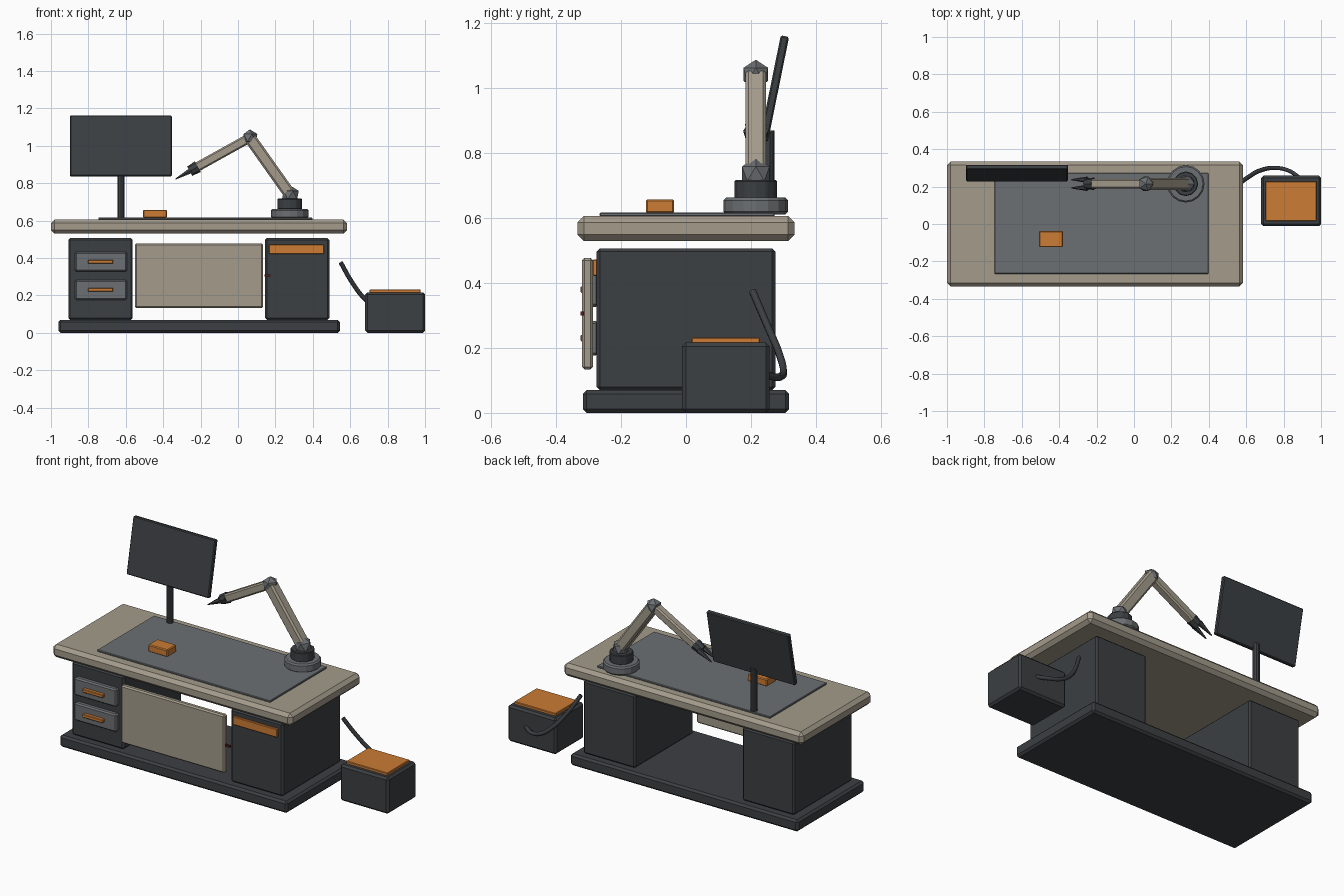
import bpy, bmesh
from mathutils import Vector, Matrix

if "Cube" in bpy.data.objects:
    bpy.data.objects.remove(bpy.data.objects["Cube"])


def material(name, rgb):
    m = bpy.data.materials.new(name)
    m.diffuse_color = (*rgb, 1)
    m.use_nodes = True
    m.node_tree.nodes["Principled BSDF"].inputs["Base Color"].default_value = m.diffuse_color
    return m


BEIGE = material("beige", (0.37, 0.33, 0.26))
DARK = material("dark", (0.045, 0.05, 0.055))
MID = material("mid_grey", (0.15, 0.16, 0.17))
ORANGE = material("orange", (0.6, 0.2, 0.035))
SCREEN = material("screen_brown", (0.03, 0.02, 0.005))
RED = material("dark_red", (0.1, 0.01, 0.01))


def finish(name, bm, mat, bevel=0.0):
    me = bpy.data.meshes.new(name)
    bm.to_mesh(me)
    bm.free()
    me.materials.append(mat)
    ob = bpy.data.objects.new(name, me)
    bpy.context.collection.objects.link(ob)
    if bevel:
        mod = ob.modifiers.new("bevel", 'BEVEL')
        mod.width, mod.segments = bevel, 1
    return ob


def box(name, x, y, z, mat, bevel=0.0):
    """Box from (min, max) pairs, origin at its centre."""
    bm = bmesh.new()
    bmesh.ops.create_cube(bm, size=1)
    bmesh.ops.scale(bm, verts=bm.verts, vec=(x[1] - x[0], y[1] - y[0], z[1] - z[0]))
    ob = finish(name, bm, mat, bevel)
    ob.location = [(a + b) / 2 for a, b in (x, y, z)]
    return ob


def aim(ob, a, b):
    """Lay a z-aligned part, centred on its origin, between a and b."""
    d = (b - a).normalized()
    side = Vector((0, 1, 0)) if abs(d.y) < 0.9 else Vector((1, 0, 0))
    xa = side.cross(d).normalized()
    ya = d.cross(xa)
    ob.matrix_world = Matrix.Translation((a + b) / 2) @ Matrix((xa, ya, d)).transposed().to_4x4()


def link(name, a, b, w, mat, bevel):
    h, l = w / 2, (b - a).length / 2
    aim(box(name, (-h, h), (-h, h), (-l, l), mat, bevel), a, b)


def cone(name, a, b, r1, r2, sides, mat, bevel=0.0):
    a, b = Vector(a), Vector(b)
    bm = bmesh.new()
    bmesh.ops.create_cone(bm, cap_ends=True, segments=sides, radius1=r1, radius2=r2,
                          depth=(b - a).length)
    aim(finish(name, bm, mat, bevel), a, b)


def joint(name, p, r):
    bm = bmesh.new()
    bmesh.ops.create_icosphere(bm, subdivisions=1, radius=r)
    finish(name, bm, MID).location = p


# Desk body
box("plinth", (-0.96, 0.545), (-0.318, 0.318), (0, 0.07), DARK, 0.012)
box("desktop", (-1.0, 0.583), (-0.335, 0.335), (0.53, 0.607), BEIGE, 0.02)
for side, x0 in (("left", -0.907), ("right", 0.144)):
    box(side + "_pedestal", (x0, x0 + 0.344), (-0.275, 0.275), (0.07, 0.507), DARK, 0.01)
box("front_panel", (-0.552, 0.134), (-0.32, -0.287), (0.133, 0.478), BEIGE, 0.008)

# Drawers, slot and marker
for i, z in enumerate((0.23, 0.38)):
    box(f"drawer_{i}", (-0.872, -0.593), (-0.305, -0.27), (z - 0.053, z + 0.053), MID, 0.008)
    box(f"drawer_handle_{i}", (-0.802, -0.668), (-0.325, -0.3), (z - 0.01, z + 0.01), ORANGE, 0.003)
box("pedestal_slot", (0.166, 0.46), (-0.288, -0.27), (0.422, 0.472), ORANGE, 0.003)
box("status_marker", (0.143, 0.175), (-0.325, -0.315), (0.3, 0.312), RED)

# Things on the desktop
box("desk_mat", (-0.746, 0.398), (-0.266, 0.272), (0.605, 0.617), MID, 0.003)
box("small_box", (-0.508, -0.38), (-0.124, -0.037), (0.615, 0.658), ORANGE, 0.005)

# Monitor, tilted back
cone("monitor_post", (-0.626, 0.252, 0.6), (-0.626, 0.252, 0.87), 0.02, 0.02, 10, DARK)
tilt = Matrix.Translation((-0.626, 0.272, 0.999)) @ Matrix.Rotation(-0.2, 4, 'X')
housing = box("monitor_housing", (-0.272, 0.272), (-0.013, 0.013), (-0.165, 0.165), DARK, 0.005)
screen = box("monitor_screen", (-0.251, 0.251), (-0.016, -0.01), (-0.137, 0.137), SCREEN)
housing.matrix_world = screen.matrix_world = tilt

# Robot arm
ay = 0.215
shoulder = Vector((0.28, ay, 0.737))
elbow = Vector((0.063, ay, 1.043))
wrist = Vector((-0.232, ay, 0.879))
cone("arm_base", (0.277, ay, 0.612), (0.277, ay, 0.663), 0.1, 0.1, 16, MID, 0.008)
cone("arm_turret", (0.277, ay, 0.66), (0.277, ay, 0.717), 0.066, 0.066, 12, DARK, 0.004)
joint("shoulder_joint", shoulder, 0.05)
joint("elbow_joint", elbow, 0.045)
link("upper_arm", shoulder, elbow, 0.064, BEIGE, 0.01)
link("forearm", elbow, wrist, 0.05, BEIGE, 0.008)
d = (wrist - elbow).normalized()
cone("wrist", wrist - d * 0.02, wrist + d * 0.03, 0.033, 0.028, 8, DARK)
for s in (-1, 1):
    off = Vector((0, s * 0.022, 0))
    cone(f"gripper_finger_{'front' if s < 0 else 'back'}", wrist + d * 0.02 + off,
         wrist + d * 0.117 + off, 0.017, 0.003, 6, DARK)

# Side unit with lid and cable
box("side_unit", (0.68, 1.0), (-0.012, 0.258), (0, 0.217), DARK, 0.012)
box("side_unit_lid", (0.703, 0.976), (0.017, 0.228), (0.21, 0.232), ORANGE, 0.003)
cu = bpy.data.curves.new("cable", 'CURVE')
cu.dimensions = '3D'
cu.bevel_depth, cu.bevel_resolution, cu.resolution_u = 0.012, 1, 5
cu.use_fill_caps = True
path = [(0.55, 0.205, 0.375), (0.61, 0.25, 0.27), (0.68, 0.288, 0.18),
        (0.76, 0.3, 0.123), (0.83, 0.284, 0.11), (0.885, 0.248, 0.116)]
sp = cu.splines.new('BEZIER')
sp.bezier_points.add(len(path) - 1)
for bp, p in zip(sp.bezier_points, path):
    bp.co = p
    bp.handle_left_type = bp.handle_right_type = 'AUTO'
cu.materials.append(DARK)
bpy.context.collection.objects.link(bpy.data.objects.new("cable", cu))
